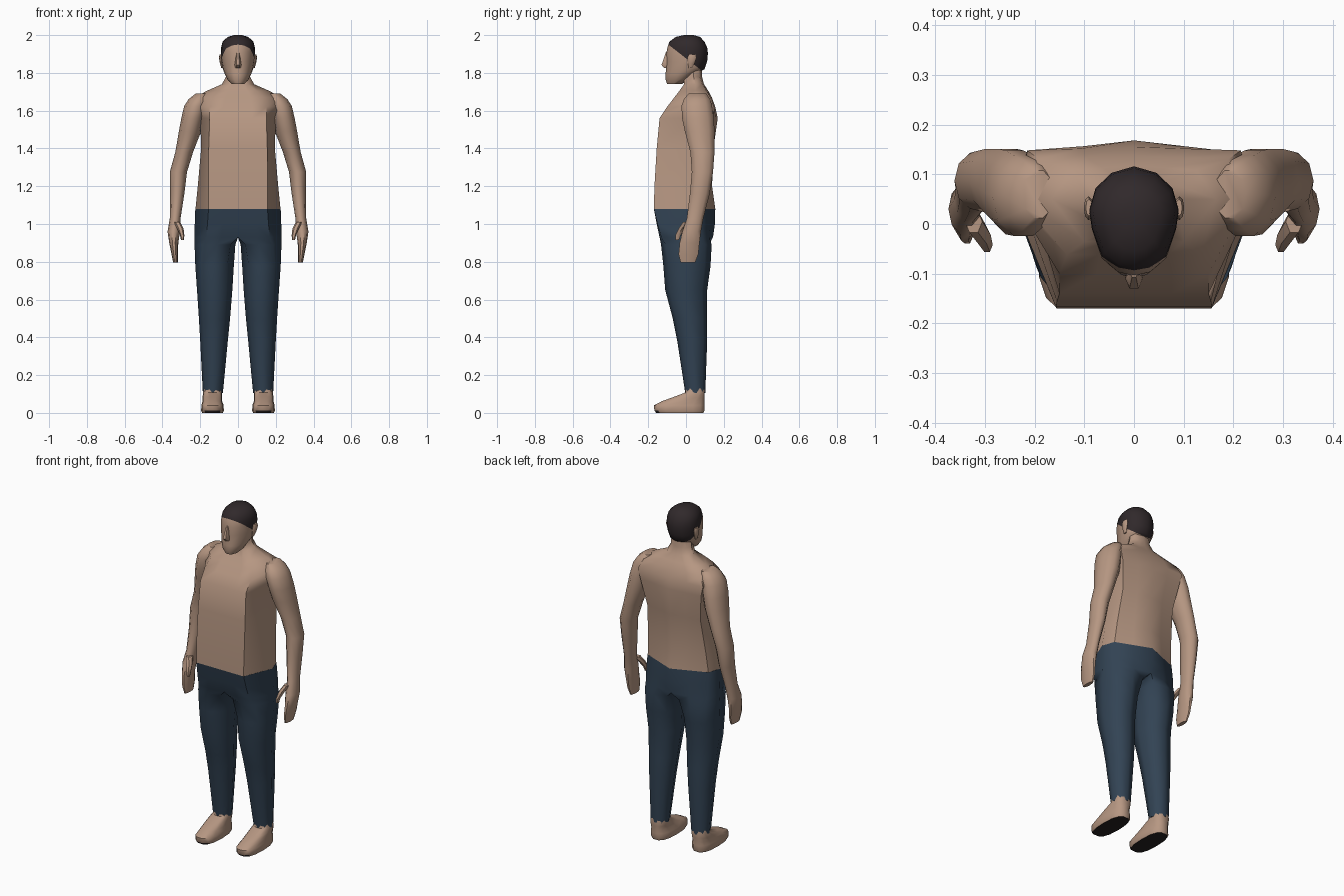
import bpy, bmesh, math
from mathutils import Vector

if "Cube" in bpy.data.objects:
    bpy.data.objects.remove(bpy.data.objects["Cube"])


def material(name, rgb):
    m = bpy.data.materials.new(name)
    m.diffuse_color = (*rgb, 1)
    m.use_nodes = True
    m.node_tree.nodes["Principled BSDF"].inputs["Base Color"].default_value = m.diffuse_color
    return m


SKIN = material("skin", (0.47, 0.31, 0.225))
DENIM = material("dark blue cloth", (0.032, 0.056, 0.088))
HAIR = material("dark hair", (0.030, 0.022, 0.024))
SOLE = material("black sole", (0.018, 0.014, 0.014))


def oval(n=12, power=1.0):
    """Unit outline; a power below 1 makes it boxier."""
    out = []
    for i in range(n):
        c, s = math.cos(2 * math.pi * i / n), math.sin(2 * math.pi * i / n)
        out.append((math.copysign(abs(c) ** power, c), math.copysign(abs(s) ** power, s)))
    return out


def fit(shape, x0, x1, y0, y1, z):
    """Fit a unit outline into a box at height z."""
    return [Vector(((x0 + x1) / 2 + u * (x1 - x0) / 2,
                    (y0 + y1) / 2 + v * (y1 - y0) / 2, z)) for u, v in shape]


def mirrored(half):
    """Close a half outline whose first and last points lie on x = 0."""
    return half + [(-x, y) for x, y in half[-2:0:-1]]


def loft(rings):
    bm = bmesh.new()
    loops = [[bm.verts.new(p) for p in r] for r in rings]
    for a, b in zip(loops, loops[1:]):
        for i in range(len(a)):
            j = (i + 1) % len(a)
            bm.faces.new((a[i], a[j], b[j], b[i]))
    bm.faces.new(loops[0])
    bm.faces.new(loops[-1])
    return bm


def both_sides(bm):
    """Add the opposite side and weld along the middle."""
    inner = [f for f in bm.faces if all(abs(v.co.x) < 1e-4 for v in f.verts)]
    bmesh.ops.delete(bm, geom=inner, context='FACES')
    copy = bmesh.ops.duplicate(bm, geom=bm.verts[:] + bm.edges[:] + bm.faces[:])
    for g in copy["geom"]:
        if isinstance(g, bmesh.types.BMVert):
            g.co.x *= -1
    seam = [v for v in bm.verts if abs(v.co.x) < 1e-4]
    bmesh.ops.remove_doubles(bm, verts=seam, dist=1e-4)
    return bm


def finish(name, bm, mats, rule=None, angle=50):
    bmesh.ops.recalc_face_normals(bm, faces=bm.faces[:])
    bm.normal_update()
    if rule:
        for f in bm.faces:
            f.material_index = rule(f)
    me = bpy.data.meshes.new(name)
    bm.to_mesh(me)
    bm.free()
    for m in mats:
        me.materials.append(m)
    ob = bpy.data.objects.new(name, me)
    bpy.context.collection.objects.link(ob)
    bpy.ops.object.select_all(action='DESELECT')
    ob.select_set(True)
    bpy.context.view_layer.objects.active = ob
    bpy.ops.object.shade_smooth_by_angle(angle=math.radians(angle))
    return ob


# Torso and neck: height, front y, front corner x, side x/y, back corner x/y, spine y
torso = []
for z, yf, xc, xs, ys, xb, yb, sp in [
        (1.08, -.170, .155, .225, .00, .200, .075, .155),
        (1.20, -.167, .157, .213, .01, .190, .085, .138),
        (1.40, -.155, .155, .195, .02, .175, .115, .145),
        (1.56, -.140, .150, .200, .03, .200, .145, .168),
        (1.62, -.100, .150, .235, .04, .215, .148, .155),
        (1.67, -.062, .135, .230, .05, .190, .130, .137),
        (1.705, -.035, .100, .165, .05, .125, .108, .118),
        (1.74, -.010, .050, .085, .05, .065, .085, .095),
        (1.78, -.010, .040, .064, .04, .050, .072, .085),
        (1.84, -.005, .035, .060, .04, .045, .070, .082)]:
    half = [(0, yf), (xc / 2, yf), (xc, yf), (xs, ys), (xb, yb), (xb / 2, (yb + sp) / 2), (0, sp)]
    torso.append([Vector((x, y, z)) for x, y in mirrored(half)])
finish("torso", loft(torso), [SKIN])

# Trousers: outline blends from half a waist to a round leg
waist = [(-1, -1), (-.32, -1), (.38, -1), (1, .05), (.78, .51), (-.11, .75), (-1, 1), (-1, .1)]
round_leg = [(-.66, -.75), (0, -1), (.7, -.75), (1, 0), (.7, .75), (0, 1), (-.66, .75), (-1, 0)]
legs = []
for z, x0, x1, y0, y1, t in [
        (1.08, 0, .226, -.170, .155, 0), (1.00, 0, .229, -.155, .157, .1),
        (.93, 0, .230, -.140, .152, .25), (.89, .014, .230, -.132, .146, .7),
        (.78, .022, .226, -.120, .130, 1), (.65, .030, .217, -.110, .112, 1),
        (.50, .042, .207, -.070, .112, 1), (.38, .054, .200, -.046, .112, 1),
        (.105, .080, .186, -.004, .102, 1)]:
    shape = [(a[0] + (b[0] - a[0]) * t, a[1] + (b[1] - a[1]) * t) for a, b in zip(waist, round_leg)]
    if t < .5:  # keep the seam points on the middle plane
        shape = [(-1, v) if i in (0, 6, 7) else (u, v) for i, (u, v) in enumerate(shape)]
    legs.append(fit(shape, x0, x1, y0, y1, z))
finish("trousers", both_sides(loft(legs)), [DENIM], angle=60)

# Feet with dark soles
foot = oval(14, .75)
feet = loft([fit(foot, *r) for r in [
    (.080, .190, -.160, .095, 0), (.075, .195, -.170, .100, .012), (.076, .194, -.172, .100, .040),
    (.084, .188, -.130, .100, .062), (.084, .188, -.065, .100, .085),
    (.085, .184, -.004, .100, .108), (.090, .180, 0, .096, .135)]])
finish("feet", both_sides(feet), [SKIN, SOLE], lambda f: 1 if f.normal.z < -.5 and f.calc_center_median().z < .02 else 0)

# Arms and flat hands
arms = loft([fit(oval(10), *r) for r in [
    (.160, .225, .010, .110, 1.690), (.150, .262, -.015, .132, 1.660),
    (.160, .285, -.028, .142, 1.625), (.180, .300, -.025, .152, 1.560),
    (.195, .313, -.010, .155, 1.490), (.238, .332, .020, .154, 1.380),
    (.270, .361, .028, .146, 1.275), (.284, .359, .018, .128, 1.160),
    (.304, .361, .002, .094, 1.030), (.307, .373, -.022, .082, .960),
    (.316, .364, -.036, .074, .900), (.318, .352, -.042, .068, .840),
    (.319, .343, -.030, .050, .795)]])
finish("arms", both_sides(arms), [SKIN])

# Thumbs
thumbs = loft([fit(oval(6), *r) for r in [
    (.305, .340, -.020, .030, 1.010), (.288, .322, -.042, -.002, .975),
    (.284, .307, -.058, -.026, .940), (.286, .302, -.058, -.036, .915)]])
finish("thumbs", both_sides(thumbs), [SKIN])

# Head: narrow face, wide back; hair is everything above a slanted cut
skull = mirrored([(0, -1), (.36, -.93), (.72, -.68), (.94, -.15), (1, .2), (.86, .6), (.5, .88), (0, 1)])
head = loft([fit(skull, -w, w, y0, y1, z) for w, y0, y1, z in [
    (.034, -.100, -.020, 1.742), (.056, -.108, .015, 1.765), (.070, -.108, .055, 1.795),
    (.080, -.106, .098, 1.820), (.087, -.105, .112, 1.860), (.090, -.104, .116, 1.905),
    (.089, -.098, .112, 1.935), (.082, -.088, .098, 1.965), (.055, -.055, .075, 1.990),
    (.020, -.010, .040, 2.000)]])
cut_at, cut_up = Vector((0, 0, 1.877)), Vector((0, .78, 1)).normalized()
bmesh.ops.bisect_plane(head, geom=head.verts[:] + head.edges[:] + head.faces[:],
                       plane_co=cut_at, plane_no=cut_up)
finish("head", head, [SKIN, HAIR],
       lambda f: 1 if (f.calc_center_median() - cut_at).dot(cut_up) > 0 else 0)

# Nose
finish("nose", loft([fit(oval(6), *r) for r in [
    (-.008, .008, -.108, -.085, 1.910), (-.014, .014, -.124, -.085, 1.865),
    (-.018, .018, -.133, -.085, 1.842), (-.014, .014, -.116, -.085, 1.825)]]), [SKIN])

# Ears
ears = loft([fit(oval(8), *r) for r in [
    (.078, .088, .014, .032, 1.825), (.080, .096, .010, .046, 1.850),
    (.082, .101, .008, .056, 1.882), (.084, .097, .016, .050, 1.898)]])
finish("ears", both_sides(ears), [SKIN])
